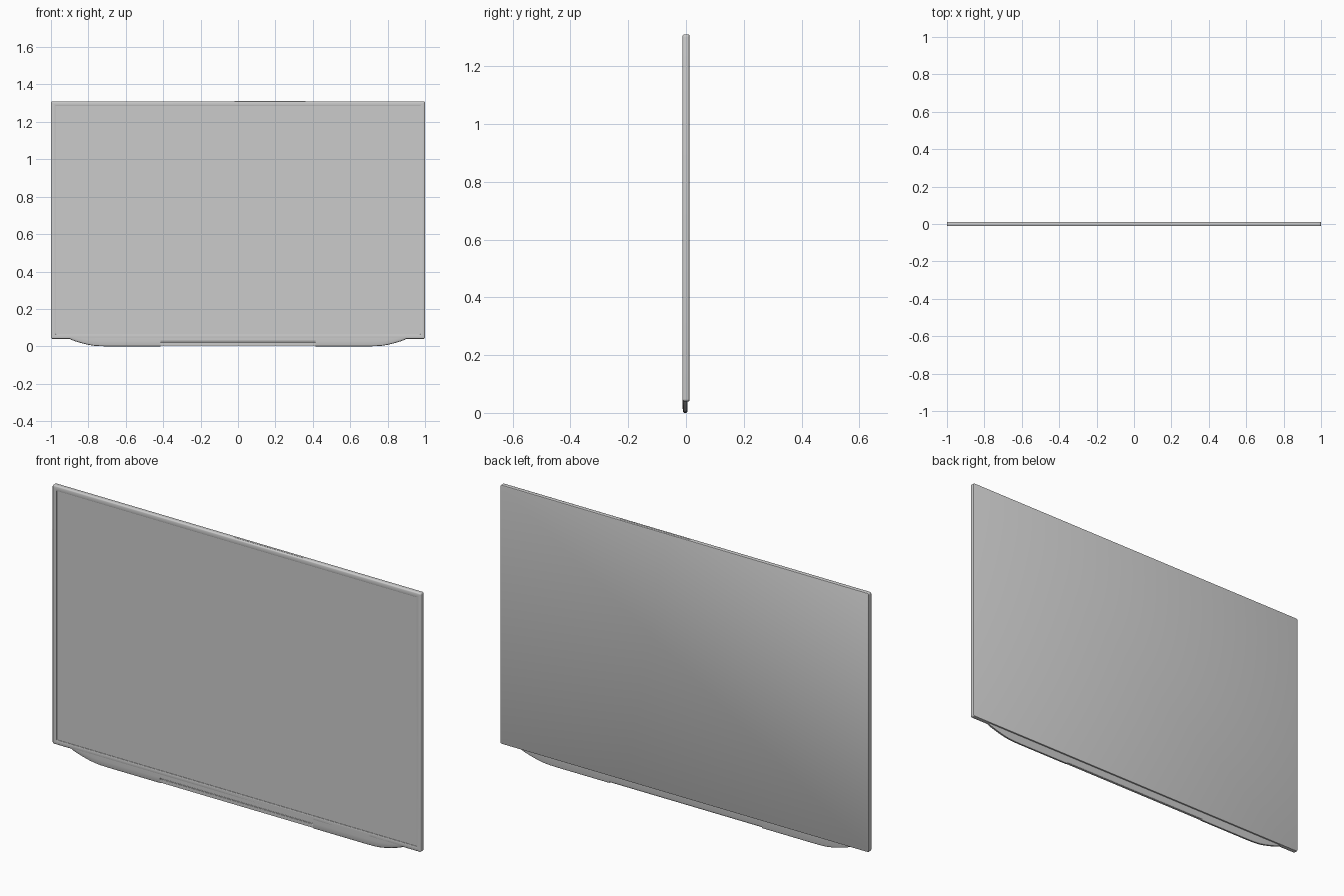
import bpy, bmesh, math

if "Cube" in bpy.data.objects:
    bpy.data.objects.remove(bpy.data.objects["Cube"])


def loft(name, rings):
    """Skin a list of equal-length closed rings and cap both ends."""
    bm = bmesh.new()
    loops = [[bm.verts.new(p) for p in ring] for ring in rings]
    n = len(loops[0])
    for a, b in zip(loops, loops[1:]):
        for i in range(n):
            bm.faces.new((a[i], a[(i + 1) % n], b[(i + 1) % n], b[i]))
    bm.faces.new(loops[0])
    bm.faces.new(loops[-1])
    bmesh.ops.recalc_face_normals(bm, faces=bm.faces)
    mesh = bpy.data.meshes.new(name)
    bm.to_mesh(mesh)
    bm.free()
    ob = bpy.data.objects.new(name, mesh)
    bpy.context.collection.objects.link(ob)
    bpy.ops.object.select_all(action='DESELECT')
    ob.select_set(True)
    bpy.context.view_layer.objects.active = ob
    bpy.ops.object.shade_smooth_by_angle(angle=math.radians(35))
    return ob


def rounded_rect(inset, y, z0=0.04, z1=1.31, radius=0.008):
    """Rounded rectangle ring in the xz plane."""
    r = max(radius - inset, 0.0015)
    pts = []
    for k, (sx, sz) in enumerate([(1, 1), (-1, 1), (-1, -1), (1, -1)]):
        cx = sx * (1 - inset - r)
        cz = z1 - inset - r if sz > 0 else z0 + inset + r
        for j in range(5):
            a = math.radians(90 * k + 22.5 * j)
            pts.append((cx + r * math.cos(a), y, cz + r * math.sin(a)))
    return pts


def lip_ring(x, b, front=-0.012):
    """Cross-section of the lower lip whose underside is at height b."""
    m = (b + 0.045) / 2
    yz = [(front, 0.055), (front, m + 0.006), (front + 0.001, b + 0.008),
          (front + 0.003, b + 0.002), (front + 0.006, b), (0.002, b),
          (0.004, b + 0.002), (0.005, b + 0.006), (0.005, 0.055)]
    return [(x, y, z) for y, z in yz]


# Display lid: rounded back edge, soft raised rim, recessed screen
rim = [(0.003, 0.012), (0.001, 0.011), (0, 0.009), (0, -0.006), (0.001, -0.009),
       (0.003, -0.011), (0.006, -0.012), (0.021, -0.012), (0.024, -0.011), (0.0245, -0.0095)]
loft("display_lid", [rounded_rect(i, y) for i, y in rim])

# Lower lip: one swept end on each side
sweep = [(0.90, 0.040), (0.89, 0.034), (0.87, 0.027), (0.84, 0.018), (0.80, 0.008),
         (0.77, 0.003), (0.74, 0.0008), (0.70, 0.0), (0.415, 0.0)]
for side, s in (("left", -1), ("right", 1)):
    loft("hinge_lip_" + side, [lip_ring(s * x, b) for x, b in sweep])

# Set-back middle of the lip with the hinge bar below the rim
loft("hinge_lip_centre", [lip_ring(x, 0.006, -0.0085) for x in (-0.415, 0.415)])


def box(name, x0, x1, y0, y1, z0, z1, bevel):
    bpy.ops.mesh.primitive_cube_add(size=1, location=((x0 + x1) / 2, (y0 + y1) / 2, (z0 + z1) / 2))
    ob = bpy.context.object
    ob.name = name
    ob.scale = (x1 - x0, y1 - y0, z1 - z0)
    bpy.ops.object.transform_apply(location=False, rotation=False, scale=True)
    mod = ob.modifiers.new("bevel", 'BEVEL')
    mod.width, mod.segments = bevel, 2
    return ob


box("hinge_bar", -0.42, 0.42, -0.010, 0.003, 0.004, 0.022, 0.002)
box("lower_rim_bridge", -0.42, 0.42, -0.012, 0.0, 0.028, 0.06, 0.002)

# Thin strip let into the top edge
box("top_edge_strip", -0.02, 0.36, -0.003, 0.003, 1.300, 1.3108, 0.0003)
